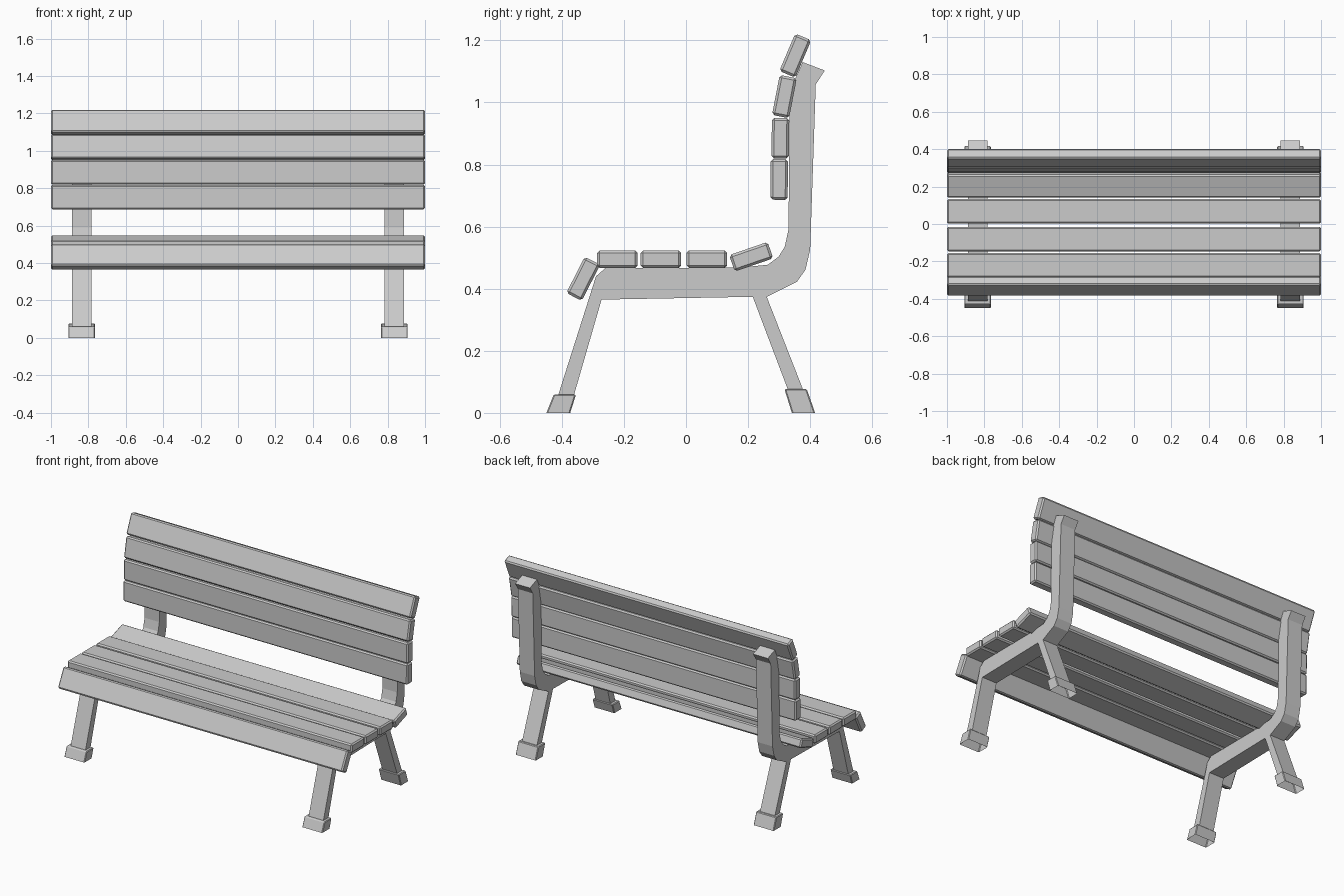
import bpy, bmesh
from math import radians
from mathutils import Matrix

if "Cube" in bpy.data.objects:
    bpy.data.objects.remove(bpy.data.objects["Cube"])


def make_object(name, bm):
    bmesh.ops.recalc_face_normals(bm, faces=bm.faces[:])
    mesh = bpy.data.meshes.new(name)
    bm.to_mesh(mesh)
    bm.free()
    ob = bpy.data.objects.new(name, mesh)
    bpy.context.collection.objects.link(ob)
    return ob


def extrude_profile(name, pts, x, width, bevel=0.0, open_bottom=False):
    """Extrude a (y, z) outline along x, centred on x."""
    bm = bmesh.new()
    face = bm.faces.new([bm.verts.new((x - width / 2, y, z)) for y, z in pts])
    res = bmesh.ops.extrude_face_region(bm, geom=[face])
    moved = [g for g in res["geom"] if isinstance(g, bmesh.types.BMVert)]
    bmesh.ops.translate(bm, verts=moved, vec=(width, 0, 0))
    if bevel:
        edges = [e for e in bm.edges if any(v.co.z > 0.01 for v in e.verts)]
        bmesh.ops.bevel(bm, geom=edges, offset=bevel, segments=1, affect='EDGES')
    if open_bottom:
        low = [f for f in bm.faces if all(abs(v.co.z) < 1e-4 for v in f.verts)]
        bmesh.ops.delete(bm, geom=low, context='FACES')
    return make_object(name, bm)


def slat(name, y, z, angle, height=0.131):
    """Chamfered plank spanning the bench, tilted about x."""
    bm = bmesh.new()
    bmesh.ops.create_cube(bm, size=1, matrix=Matrix.Diagonal((2.0, height, 0.056, 1)))
    bmesh.ops.bevel(bm, geom=bm.edges[:], offset=0.008, segments=1, affect='EDGES')
    bm.transform(Matrix.Translation((0, y, z)) @ Matrix.Rotation(radians(angle), 4, 'X'))
    return make_object(name, bm)


# Seat slats, front to back
for i, (y, z, a) in enumerate([(-0.331, 0.432, 63), (-0.221, 0.495, 0), (-0.081, 0.495, 0),
                               (0.067, 0.495, 0), (0.21, 0.503, 19)]):
    slat(f"seat_slat_{i + 1}", y, z, a)

# Backrest slats, bottom to top
for i, (y, z, a) in enumerate([(0.300, 0.752, 89.5), (0.304, 0.885, 89.3),
                               (0.317, 1.019, 79), (0.352, 1.151, 67)]):
    slat(f"back_slat_{i + 1}", y, z, a)

# Side frame outline: front leg, seat rail, back leg and back post
frame = [(-0.414, 0.05), (-0.363, 0.05), (-0.272, 0.365), (0.215, 0.374), (0.332, 0.065),
         (0.381, 0.065), (0.260, 0.374), (0.357, 0.422), (0.385, 0.461), (0.400, 0.526),
         (0.418, 1.058), (0.447, 1.103), (0.376, 1.130), (0.335, 1.040), (0.330, 0.590),
         (0.318, 0.535), (0.298, 0.503), (0.263, 0.477), (0.170, 0.468), (-0.260, 0.466),
         (-0.290, 0.440)]
front_foot = [(-0.450, 0), (-0.373, 0), (-0.354, 0.06), (-0.426, 0.06)]
back_foot = [(0.341, 0), (0.416, 0), (0.389, 0.077), (0.317, 0.077)]

for side, x in (("left", -0.836), ("right", 0.836)):
    extrude_profile(f"side_frame_{side}", frame, x, 0.104)
    # Hollow feet, open underneath
    extrude_profile(f"front_foot_{side}", front_foot, x, 0.142, 0.004, True)
    extrude_profile(f"back_foot_{side}", back_foot, x, 0.142, 0.004, True)
